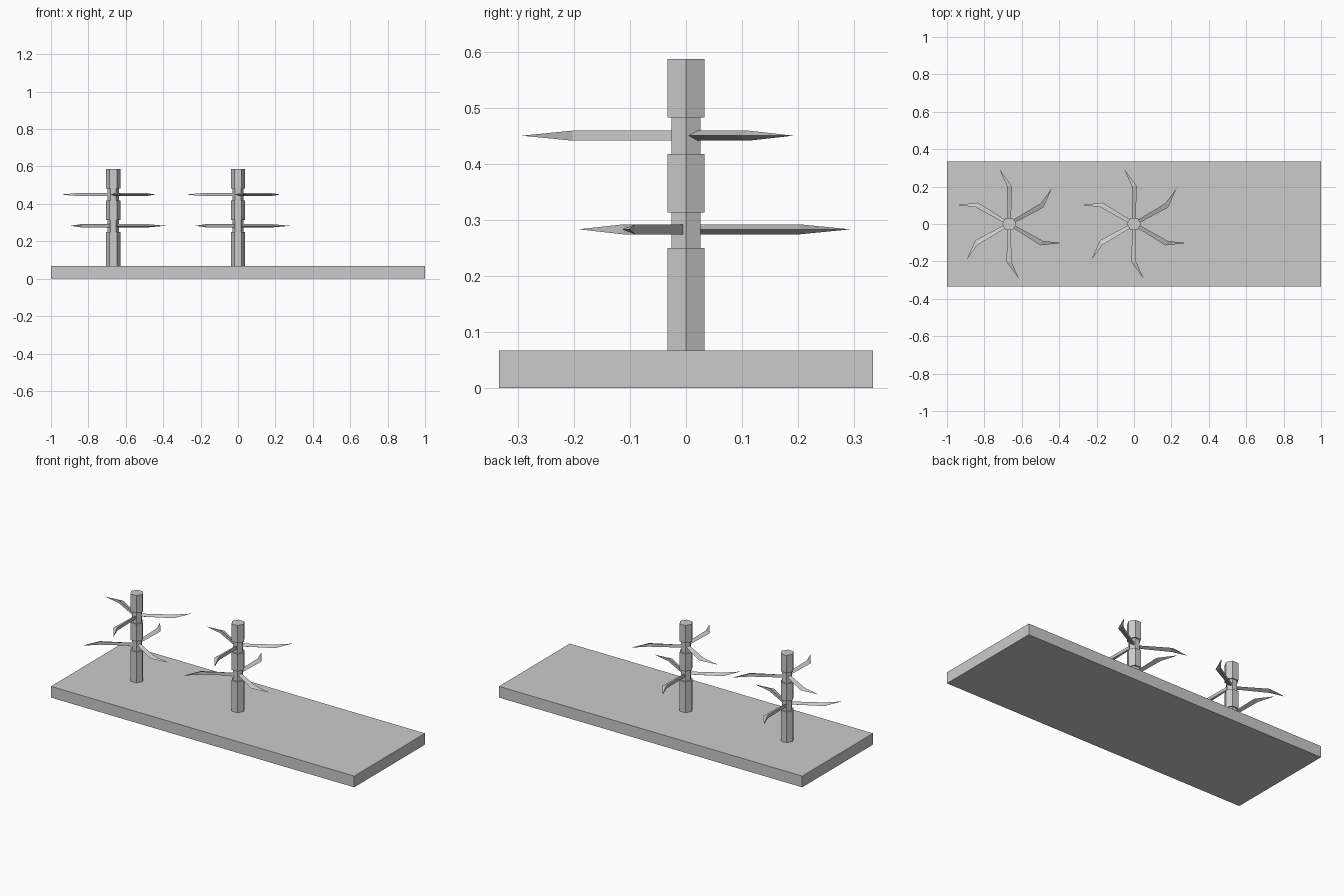
import bpy
import bmesh
from math import radians
from mathutils import Matrix

cube = bpy.data.objects.get("Cube")
if cube:
    bpy.data.objects.remove(cube, do_unlink=True)

grey = bpy.data.materials.new("plain grey")
grey.use_nodes = True
grey.diffuse_color = (0.6, 0.6, 0.6, 1)
grey.node_tree.nodes["Principled BSDF"].inputs["Base Color"].default_value = (0.6, 0.6, 0.6, 1)


def finish(name, bm, location=(0, 0, 0)):
    bmesh.ops.recalc_face_normals(bm, faces=bm.faces)
    mesh = bpy.data.meshes.new(name)
    bm.to_mesh(mesh)
    bm.free()
    mesh.materials.append(grey)
    obj = bpy.data.objects.new(name, mesh)
    obj.location = location
    bpy.context.collection.objects.link(obj)
    return obj


def bridge(bm, lower, upper):
    n = len(lower)
    for i in range(n):
        j = (i + 1) % n
        bm.faces.new((lower[i], lower[j], upper[j], upper[i]))


# Hexagonal post: wide blocks separated by narrow necks
def make_post(name, x):
    wide, neck = 0.038, 0.030
    profile = [(wide, 0.067), (wide, 0.25), (neck, 0.25), (neck, 0.313),
               (wide, 0.313), (wide, 0.417), (neck, 0.417), (neck, 0.482),
               (wide, 0.482), (wide, 0.587)]
    bm = bmesh.new()
    rings = []
    for radius, z in profile:
        ring = [bm.verts.new(Matrix.Rotation(radians(60 * i), 3, "Z").col[0] * radius)
                for i in range(6)]
        for v in ring:
            v.co.z = z
        rings.append(ring)
    for a, b in zip(rings, rings[1:]):
        bridge(bm, a, b)
    bm.faces.new(rings[0])
    bm.faces.new(rings[-1])
    finish(name, bm, (x, 0, 0))


# Bent blade pointing along +y: flat back, ridged front edge, pointed tip
def make_blade(name, x, z, angle):
    half = 0.009
    bm = bmesh.new()

    def section(back, ridge, y):
        return [bm.verts.new(p) for p in
                ((back, y, -half), (ridge, y, 0), (back, y, half))]

    root = section(-0.009, 0.009, 0.025)
    bend = section(-0.012, 0.015, 0.202)
    tip = bm.verts.new((-0.052, 0.293, 0))
    bridge(bm, root, bend)
    bm.faces.new(root)
    for i in range(3):
        bm.faces.new((bend[i], bend[(i + 1) % 3], tip))
    blade = finish(name, bm, (x, 0, z))
    blade.rotation_euler.z = radians(angle)


# Base slab
slab = bmesh.new()
bmesh.ops.create_cube(slab, size=1, matrix=Matrix.Translation((0, 0, 0.0335))
                      @ Matrix.Diagonal((2, 0.667, 0.067, 1)))
finish("base_slab", slab)

# Two posts, each with two staggered tiers of three blades
for side, x in (("right", -0.667), ("middle", 0)):
    make_post(side + "_post", x)
    for tier, z, start in (("lower", 0.283, 0), ("upper", 0.45, 60)):
        for i in range(3):
            make_blade(f"{side}_{tier}_blade_{i + 1}", x, z, start + 120 * i)
